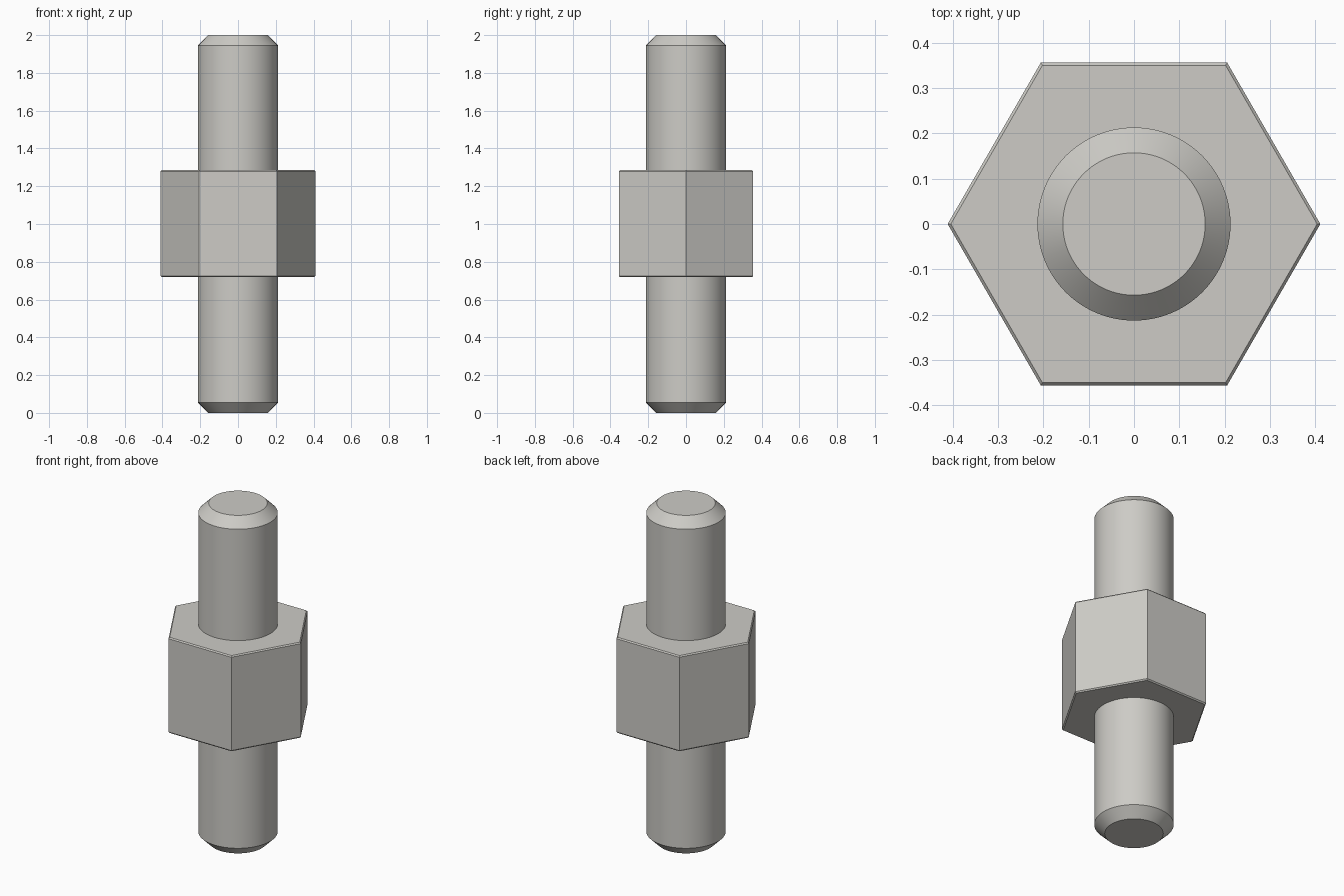
import bpy
import bmesh
from math import cos, sin, tau, radians

cube = bpy.data.objects.get("Cube")
if cube:
    bpy.data.objects.remove(cube, do_unlink=True)

steel = bpy.data.materials.new("warm grey steel")
steel.use_nodes = True
colour = (0.61, 0.60, 0.565, 1)
steel.diffuse_color = colour
steel.node_tree.nodes["Principled BSDF"].inputs["Base Color"].default_value = colour


def turned_part(name, profile, sides, smooth=False):
    """Stack rings of (radius, height) into a capped solid."""
    bm = bmesh.new()
    rings = [[bm.verts.new((r * cos(tau * i / sides), r * sin(tau * i / sides), z))
              for i in range(sides)] for r, z in profile]
    for low, high in zip(rings, rings[1:]):
        for i in range(sides):
            j = (i + 1) % sides
            bm.faces.new((low[i], low[j], high[j], high[i]))
    bm.faces.new(rings[0][::-1])
    bm.faces.new(rings[-1])
    mesh = bpy.data.meshes.new(name)
    bm.to_mesh(mesh)
    bm.free()
    mesh.materials.append(steel)
    obj = bpy.data.objects.new(name, mesh)
    bpy.context.collection.objects.link(obj)
    if smooth:
        bpy.ops.object.select_all(action="DESELECT")
        obj.select_set(True)
        bpy.context.view_layer.objects.active = obj
        bpy.ops.object.shade_smooth_by_angle(angle=radians(30))
    return obj


# Round shaft with chamfered ends
radius, tip, chamfer, height = 0.213, 0.157, 0.056, 2.0
turned_part("shaft", [(tip, 0), (radius, chamfer),
                      (radius, height - chamfer), (tip, height)], 96, smooth=True)

# Hexagonal collar with a fine edge bevel
corner, bevel, bottom, top = 0.411, 0.007, 0.719, 1.285
turned_part("hex_collar", [(corner - bevel, bottom), (corner, bottom + bevel),
                           (corner, top - bevel), (corner - bevel, top)], 6)
